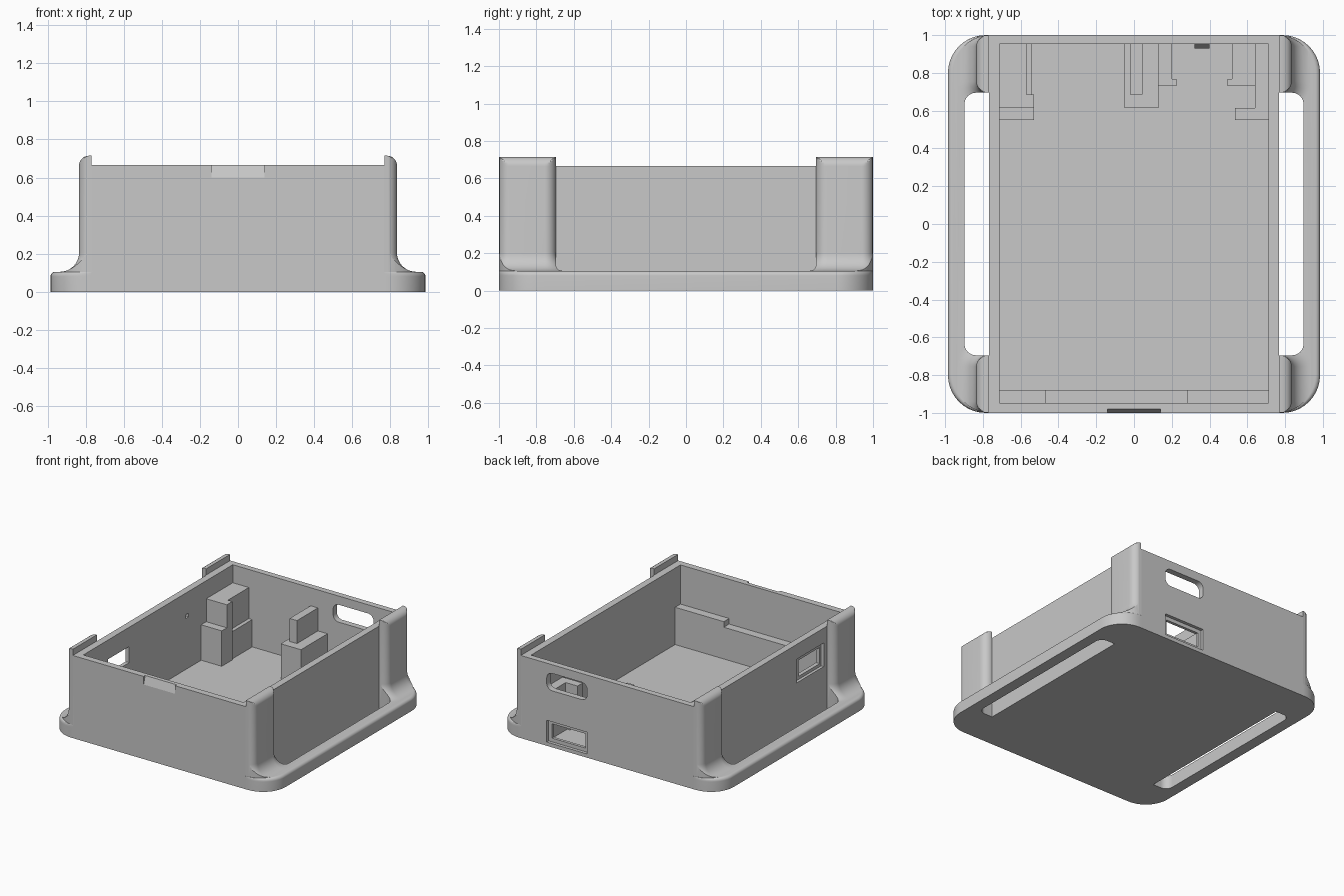
import bpy, bmesh
from math import sin, cos, pi

cube = bpy.data.objects.get("Cube")
if cube:
    bpy.data.objects.remove(cube, do_unlink=True)

GREY = (0.58, 0.58, 0.58, 1)
plastic = bpy.data.materials.new("grey plastic")
plastic.use_nodes = True
plastic.diffuse_color = GREY
plastic.node_tree.nodes["Principled BSDF"].inputs["Base Color"].default_value = GREY


def loft(name, rings):
    """Solid through closed rings of equal point count."""
    bm = bmesh.new()
    loops = [[bm.verts.new(p) for p in ring] for ring in rings]
    n = len(loops[0])
    for low, high in zip(loops, loops[1:]):
        for i in range(n):
            j = (i + 1) % n
            bm.faces.new((low[i], low[j], high[j], high[i]))
    bm.faces.new(loops[0])
    bm.faces.new(loops[-1])
    bmesh.ops.recalc_face_normals(bm, faces=bm.faces)
    mesh = bpy.data.meshes.new(name)
    bm.to_mesh(mesh)
    bm.free()
    mesh.materials.append(plastic)
    obj = bpy.data.objects.new(name, mesh)
    bpy.context.collection.objects.link(obj)
    return obj


def rounded(x0, x1, y0, y1, r, steps=10):
    """Rounded rectangle outline as 2D points."""
    centres = ((x1 - r, y1 - r), (x0 + r, y1 - r), (x0 + r, y0 + r), (x1 - r, y0 + r))
    return [(cx + r * cos((q + i / steps) * pi / 2), cy + r * sin((q + i / steps) * pi / 2))
            for q, (cx, cy) in enumerate(centres) for i in range(steps + 1)]


def prism(name, outline, z0, z1):
    return loft(name, [[(x, y, z) for x, y in outline] for z in (z0, z1)])


def box(name, x0, x1, y0, y1, z0, z1):
    return prism(name, [(x0, y0), (x1, y0), (x1, y1), (x0, y1)], z0, z1)


def combine(target, other, operation):
    """Apply a boolean and discard the tool object."""
    mod = target.modifiers.new("combine", "BOOLEAN")
    mod.operation, mod.object, mod.solver = operation, other, "EXACT"
    bpy.context.view_layer.update()
    graph = bpy.context.evaluated_depsgraph_get()
    mesh = bpy.data.meshes.new_from_object(target.evaluated_get(graph))
    target.modifiers.remove(mod)
    target.data = mesh
    bpy.data.objects.remove(other, do_unlink=True)


# Base flange with softened top edge on both sides
EDGE, TOP, SOFT, WALL_TOP, POST_TOP = 0.985, 0.105, 0.025, 0.665, 0.715
rings = [[(x, y, 0) for x, y in rounded(-EDGE, EDGE, -1, 1, 0.2)]]
for i in range(9):
    a = i / 8 * pi / 2
    half = EDGE - SOFT * (1 - cos(a))
    z = TOP - SOFT * (1 - sin(a))
    rings.append([(x, y, z) for x, y in rounded(-half, half, -1, 1, 0.2)])
body = loft("case_body", rings)

# Corner posts: flared foot, rounded vertical edges, rounded top
POST_X, POST_Y, R, FLARE = 0.835, 0.695, 0.06, 0.1
levels = [(0.085, FLARE, 2)]
for i in range(11):
    a = i / 10 * pi / 2
    levels.append((TOP + FLARE * (1 - cos(a)), FLARE * (1 - sin(a)), 2))
for i in range(9):
    a = i / 8 * pi / 2
    levels.append((POST_TOP - 0.05 * (1 - sin(a)), 0, POST_X - 0.055 * (1 - cos(a))))
half = EDGE - SOFT
for sx in (1, -1):
    for sy in (1, -1):
        rings = [[(sx * min(x, limit), sy * y, z) for x, y in
                  rounded(0.5 - d, POST_X + d, POST_Y - d, 1 + d, R + d)]
                 for z, d, limit in levels]
        post = loft("post", rings)
        combine(post, prism("outline", rounded(-half, half, -1, 1, 0.2), -0.1, 1), "INTERSECT")
        combine(body, post, "UNION")

# Long strap slots beside the walls
for sx in (1, -1):
    x0, x1 = sorted((sx * 0.5, sx * 0.897))
    combine(body, prism("slot", rounded(x0, x1, -POST_Y, POST_Y, R), -0.1, 0.25), "DIFFERENCE")

# Box shell and its cavity
combine(body, box("shell", -0.768, 0.768, -1, 1, 0, 0.69), "UNION")
combine(body, box("rim_cut", -0.77, 0.77, -1.1, 1.1, WALL_TOP, 1), "DIFFERENCE")
combine(body, box("cavity", -0.713, 0.713, -0.948, 0.952, 0.05, 1), "DIFFERENCE")

# Back ports: rounded opening above, recessed opening below
upper = rounded(0.18, 0.54, 0.455, 0.595, 0.05)
cuts = [loft("upper_port", [[(x, y, z) for x, z in upper] for y in (0.9, 1.1)]),
        box("lower_recess", 0.18, 0.54, 0.975, 1.1, 0.03, 0.205),
        box("lower_port", 0.21, 0.51, 0.9, 1.1, 0.06, 0.175),
        # Side port on one wall
        box("side_recess", -0.9, -0.745, -0.655, -0.31, 0.355, 0.545),
        box("side_port", -0.9, -0.7, -0.635, -0.365, 0.38, 0.51),
        box("pin_hole", -0.74, -0.7, 0.35, 0.39, 0.46, 0.49),
        # Sloped thumb notch in the front rim
        loft("thumb_notch", [[(x, -1.02, 0.6), (x, -1, 0.6), (x, -0.977, 0.675), (x, -1.02, 0.675)]
                             for x in (-0.14, 0.14)])]
for cutter in cuts:
    combine(body, cutter, "DIFFERENCE")

# Front ledge with a lower middle
FLOOR, LOW, TALL, BACK = 0.04, 0.335, 0.52, 0.955
box("front_ledge", -0.715, 0.715, -0.952, -0.88, FLOOR, 0.305)
box("ledge_step_left", 0.28, 0.715, -0.952, -0.88, 0.295, 0.35)
box("ledge_step_right", -0.715, -0.465, -0.952, -0.88, 0.295, 0.35)

# Board supports along the back wall
box("right_support_front", -0.715, -0.53, 0.55, 0.685, FLOOR, LOW)
box("right_support_rear", -0.715, -0.54, 0.68, BACK, FLOOR, 0.27)
box("right_tower", -0.715, -0.57, 0.615, BACK, 0.26, TALL)
box("right_tower_lip", -0.58, -0.53, 0.615, 0.685, LOW - 0.01, TALL)
box("middle_support", -0.05, 0.13, 0.615, BACK, FLOOR, LOW)
box("middle_tower", -0.02, 0.045, 0.685, BACK, LOW - 0.01, TALL)
box("left_support_front", 0.535, 0.715, 0.55, 0.615, FLOOR, LOW)
box("left_support_rear", 0.64, 0.715, 0.61, BACK, FLOOR, LOW)

# Low clips around the lower port
CLIP = 0.19
box("clip_inner", 0.125, 0.2, 0.73, BACK, FLOOR, CLIP)
box("clip_inner_hook", 0.19, 0.225, 0.73, 0.768, FLOOR, CLIP)
box("clip_outer", 0.52, 0.645, 0.73, BACK, FLOOR, CLIP)
box("clip_outer_hook", 0.495, 0.53, 0.73, 0.768, FLOOR, CLIP)

# Sloped snap above the lower port
loft("port_snap", [[(x, 0.96, 0.205), (x, 0.93, 0.21), (x, 0.95, 0.25), (x, 0.96, 0.25)]
                   for x in (0.32, 0.4)])

# Smooth the curves, keep edges crisp
bpy.ops.object.select_all(action="DESELECT")
body.select_set(True)
bpy.context.view_layer.objects.active = body
bpy.ops.object.shade_smooth_by_angle(angle=0.27)
